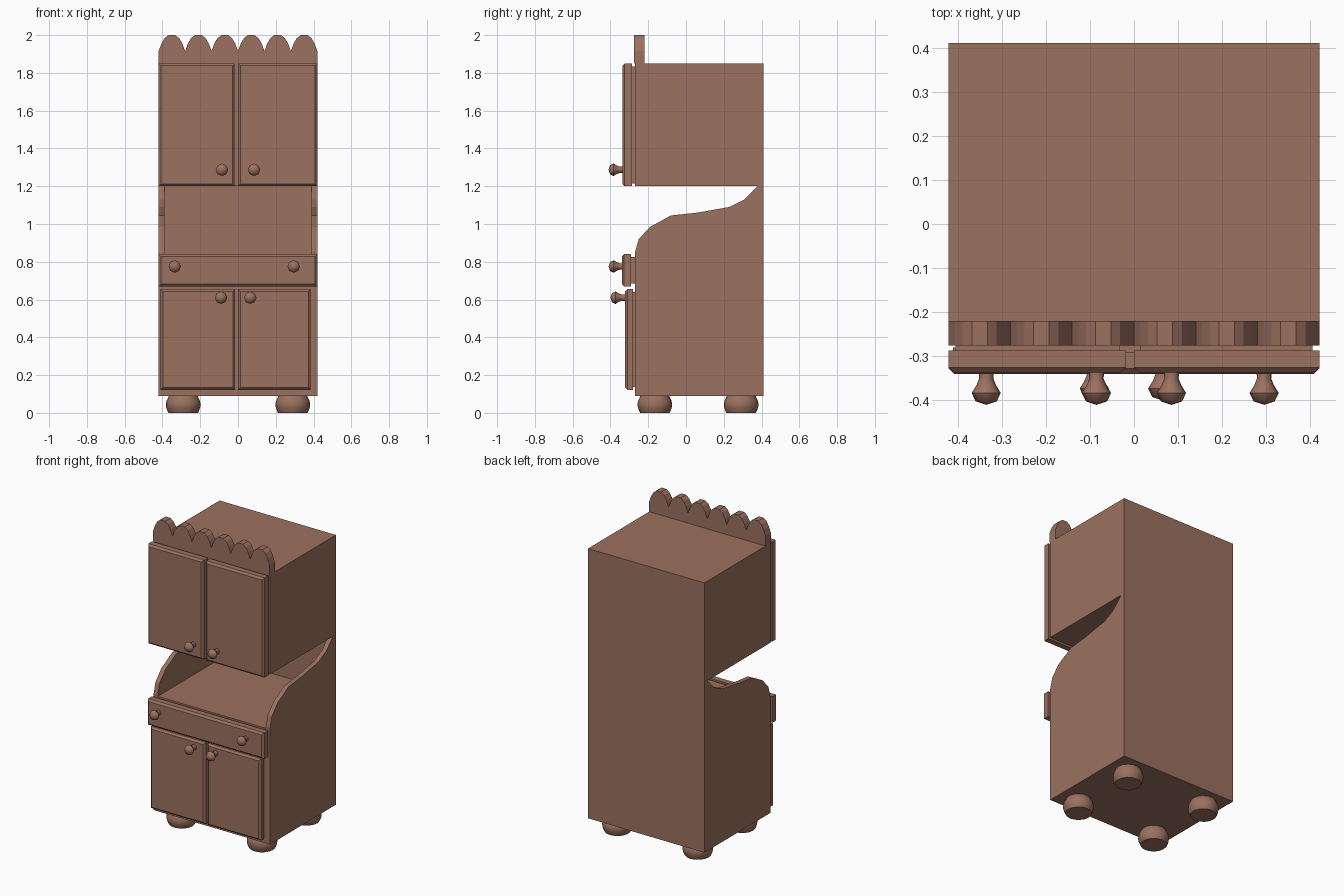
import bpy, bmesh, math

if "Cube" in bpy.data.objects:
    bpy.data.objects.remove(bpy.data.objects["Cube"])

wood = bpy.data.materials.new("warm brown wood")
wood.diffuse_color = (0.33, 0.165, 0.115, 1)
wood.use_nodes = True
wood.node_tree.nodes["Principled BSDF"].inputs["Base Color"].default_value = wood.diffuse_color


def finish(name, bm):
    bmesh.ops.recalc_face_normals(bm, faces=bm.faces[:])
    me = bpy.data.meshes.new(name)
    bm.to_mesh(me)
    bm.free()
    me.materials.append(wood)
    ob = bpy.data.objects.new(name, me)
    bpy.context.collection.objects.link(ob)
    return ob


def prism(name, pts, axis, a, b):
    """Extrude a 2D outline along x (outline in y,z) or y (outline in x,z)."""
    bm = bmesh.new()
    put = (lambda p, d: (d, p[0], p[1])) if axis == "x" else (lambda p, d: (p[0], d, p[1]))
    lo = [bm.verts.new(put(p, a)) for p in pts]
    hi = [bm.verts.new(put(p, b)) for p in pts]
    bm.faces.new(lo)
    bm.faces.new(hi[::-1])
    n = len(pts)
    for i in range(n):
        j = (i + 1) % n
        bm.faces.new((lo[i], lo[j], hi[j], hi[i]))
    return finish(name, bm)


def box(name, x0, x1, y0, y1, z0, z1):
    return prism(name, [(x0, z0), (x1, z0), (x1, z1), (x0, z1)], "y", y0, y1)


def panel(name, x0, x1, y0, y1, z0, z1, c=0.012):
    """Board with its front edges chamfered."""
    bm = bmesh.new()
    rings = []
    for y, d in ((y1, 0), (y0 + c, 0), (y0, c)):
        rings.append([bm.verts.new(v) for v in (
            (x0 + d, y, z0 + d), (x1 - d, y, z0 + d), (x1 - d, y, z1 - d), (x0 + d, y, z1 - d))])
    bm.faces.new(rings[0])
    bm.faces.new(rings[-1])
    for r, s in zip(rings, rings[1:]):
        for i in range(4):
            j = (i + 1) % 4
            bm.faces.new((r[i], r[j], s[j], s[i]))
    return finish(name, bm)


def lathe(name, profile, loc, n, along_y=False, smooth=50):
    """Spin (radius, height) points about z, or about -y."""
    bm = bmesh.new()
    rings = []
    for r, h in profile:
        ring = []
        for i in range(n):
            t = 2 * math.pi * i / n
            u, v = r * math.cos(t), r * math.sin(t)
            p = (u, -h, v) if along_y else (u, v, h)
            ring.append(bm.verts.new([a + b for a, b in zip(p, loc)]))
        rings.append(ring)
    bm.faces.new(rings[0])
    bm.faces.new(rings[-1])
    for r, s in zip(rings, rings[1:]):
        for i in range(n):
            j = (i + 1) % n
            bm.faces.new((r[i], r[j], s[j], s[i]))
    bmesh.ops.remove_doubles(bm, verts=bm.verts[:], dist=1e-5)
    ob = finish(name, bm)
    bpy.ops.object.select_all(action="DESELECT")
    ob.select_set(True)
    bpy.context.view_layer.objects.active = ob
    bpy.ops.object.shade_smooth_by_angle(angle=math.radians(smooth))
    return ob


# Cabinet body: side outline with curved arms, hollowed above the counter
outline = [(-0.27, 0.09), (-0.27, 0.85), (-0.25, 0.92), (-0.19, 0.985), (-0.08, 1.045),
           (0.06, 1.06), (0.23, 1.09), (0.31, 1.13), (0.38, 1.2), (-0.27, 1.2),
           (-0.27, 1.85), (0.41, 1.85), (0.41, 0.09)]
body = prism("cabinet_body", outline, "x", -0.42, 0.42)
cutter = box("counter_cutter", -0.39, 0.39, -0.5, 0.38, 0.84, 1.2)
cutter.hide_render = True
cutter.hide_viewport = True
cutter.display_type = "WIRE"
mod = body.modifiers.new("counter recess", "BOOLEAN")
mod.operation = "DIFFERENCE"
mod.solver = "EXACT"
mod.object = cutter

# Scalloped crown
crown = [(0.42, 1.85), (-0.42, 1.85)]
arch = [(-1, 0), (-0.8, 0.45), (-0.55, 0.8), (-0.25, 0.98), (0.25, 0.98), (0.55, 0.8), (0.8, 0.45)]
for k in range(6):
    crown += [(-0.35 + 0.14 * k + 0.07 * t, 1.915 + 0.0867 * h) for t, h in arch]
crown.append((0.42, 1.915))
prism("scalloped_crown", crown, "y", -0.275, -0.22)

# Doors and drawer, each on a slightly smaller backing board
fronts = [("upper_door_left", -0.42, -0.018, -0.337, -0.287, 1.2, 1.85),
          ("upper_door_right", 0.0, 0.42, -0.337, -0.287, 1.2, 1.85),
          ("drawer_front", -0.42, 0.42, -0.34, -0.29, 0.67, 0.84),
          ("lower_door_left", -0.41, -0.015, -0.322, -0.28, 0.122, 0.655),
          ("lower_door_right", 0.0, 0.385, -0.322, -0.28, 0.122, 0.655)]
for name, x0, x1, y0, y1, z0, z1 in fronts:
    panel(name, x0, x1, y0, y1, z0, z1)
    box(name + "_backing", x0 + 0.015, x1 - 0.015, y1, -0.268, z0 + 0.015, z1 - 0.015)

# Knobs
knob = [(0.018, 0), (0.016, 0.02), (0.022, 0.035), (0.033, 0.053), (0.024, 0.072), (0, 0.08)]
for i, (x, y, z) in enumerate([(-0.085, -0.33, 1.287), (0.085, -0.33, 1.287),
                               (-0.335, -0.33, 0.775), (0.295, -0.33, 0.775),
                               (-0.09, -0.32, 0.61), (0.065, -0.32, 0.61)]):
    lathe(f"knob_{i + 1}", knob, (x, y, z), 8, True)

# Bun feet
foot = [(0.078, 0), (0.084, 0.012), (0.09, 0.03), (0.092, 0.047), (0.088, 0.066), (0.08, 0.08), (0.076, 0.092)]
for x in (-0.29, 0.29):
    for y in (-0.165, 0.292):
        lathe("bun_foot", foot, (x, y, 0), 16)
